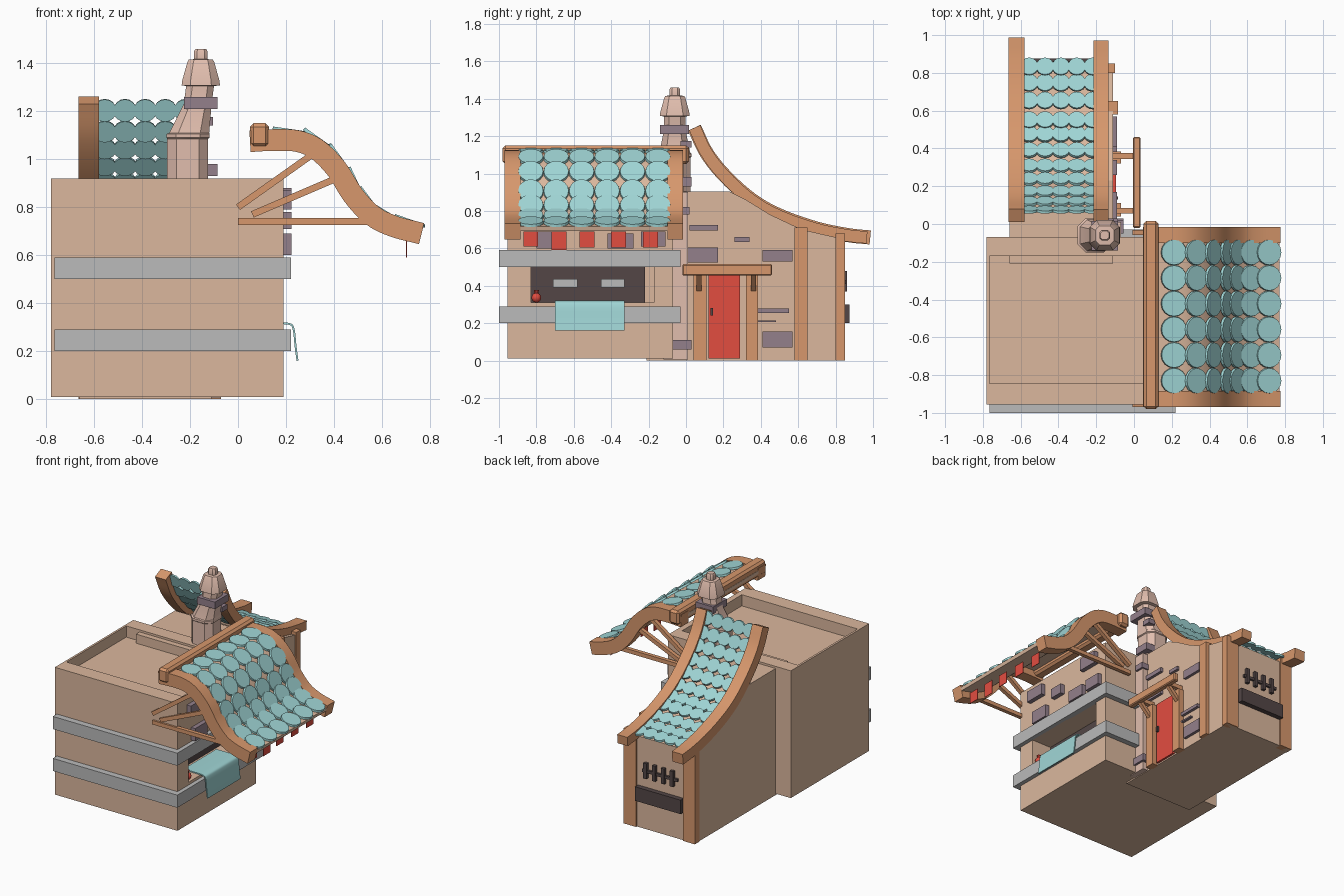
import bpy, bmesh, math
from mathutils import Vector, Matrix

if "Cube" in bpy.data.objects:
    bpy.data.objects.remove(bpy.data.objects["Cube"])

def mat(name, r, g, b):
    m = bpy.data.materials.new(name)
    m.diffuse_color = [(c / 255) ** 2.2 for c in (r, g, b)] + [1]
    m.use_nodes = True
    m.node_tree.nodes["Principled BSDF"].inputs["Base Color"].default_value = m.diffuse_color
    return m

WALL = mat("plaster", 218, 182, 156)
WOOD = mat("wood", 214, 150, 108)
TEAL = mat("teal", 158, 212, 212)
GREY = mat("band_grey", 185, 185, 185)
DARK = mat("dark", 84, 72, 72)
RED = mat("red", 226, 78, 66)
BRICK = mat("brick", 146, 127, 138)
CHIM = mat("chimney_clay", 224, 188, 172)

def finish(name, bm, m, smooth=False):
    bmesh.ops.recalc_face_normals(bm, faces=bm.faces)
    me = bpy.data.meshes.new(name)
    bm.to_mesh(me)
    bm.free()
    ob = bpy.data.objects.new(name, me)
    bpy.context.collection.objects.link(ob)
    me.materials.append(m)
    if smooth:
        bpy.ops.object.select_all(action='DESELECT')
        ob.select_set(True)
        bpy.context.view_layer.objects.active = ob
        bpy.ops.object.shade_smooth_by_angle(angle=math.radians(35))
    return ob

def boxes(name, m, *ranges, bevel=0):
    """One object from boxes given as (x0, x1, y0, y1, z0, z1)."""
    bm = bmesh.new()
    for x0, x1, y0, y1, z0, z1 in ranges:
        mx = Matrix.Translation(((x0 + x1) / 2, (y0 + y1) / 2, (z0 + z1) / 2)) @ \
            Matrix.Diagonal((x1 - x0, y1 - y0, z1 - z0, 1))
        bmesh.ops.create_cube(bm, size=1, matrix=mx)
    if bevel:
        bmesh.ops.bevel(bm, geom=bm.edges[:], offset=bevel, segments=1, affect='EDGES')
    return finish(name, bm, m)

def cut(ob, *ranges):
    for r in ranges:
        c = boxes("cutter", WALL, r)
        c.hide_render = True
        mod = ob.modifiers.new("cut", 'BOOLEAN')
        mod.operation, mod.solver, mod.object = 'DIFFERENCE', 'EXACT', c
        bpy.context.view_layer.objects.active = ob
        bpy.ops.object.modifier_apply(modifier=mod.name)
        bpy.data.objects.remove(c)

def beams(name, m, t, *segs):
    """Square bars of thickness t between pairs of points."""
    bm = bmesh.new()
    for a, b in segs:
        a, b = Vector(a), Vector(b)
        q = (b - a).to_track_quat('Z', 'Y').to_matrix().to_4x4()
        mx = Matrix.Translation((a + b) / 2) @ q @ Matrix.Diagonal((t, t, (b - a).length, 1))
        bmesh.ops.create_cube(bm, size=1, matrix=mx)
    return finish(name, bm, m)

def spline(pts, n=5):
    p = [Vector(q) for q in pts]
    p = [2 * p[0] - p[1]] + p + [2 * p[-1] - p[-2]]
    out = []
    for i in range(1, len(p) - 2):
        a, b, c, d = p[i - 1:i + 3]
        for k in range(n):
            t = k / n
            out.append(0.5 * (2 * b + (c - a) * t + (2 * a - 5 * b + 4 * c - d) * t * t
                              + (3 * b - a - 3 * c + d) * t ** 3))
    return out + [p[-2]]

def place(axis, s, u, w):
    return Vector((u, s, w)) if axis == 'y' else Vector((s, u, w))

def tangent(c, i):
    return (c[min(i + 1, len(c) - 1)] - c[max(i - 1, 0)]).normalized()

def ribbon(name, m, pts, th, axis, spans, off=0):
    """Curved plank: profile pts swept across each span of the given axis."""
    bm, c = bmesh.new(), spline(pts)
    for lo, hi in spans:
        prev = None
        for i, p in enumerate(c):
            t = tangent(c, i)
            n = Vector((-t.y, t.x))
            a, b = p + n * (off + th / 2), p + n * (off - th / 2)
            ring = [bm.verts.new(place(axis, s, *q)) for s, q in ((lo, a), (hi, a), (hi, b), (lo, b))]
            if prev:
                for k in range(4):
                    bm.faces.new((prev[k], prev[(k + 1) % 4], ring[(k + 1) % 4], ring[k]))
            else:
                bm.faces.new(ring)
            prev = ring
        bm.faces.new(prev)
    return finish(name, bm, m, True)

def tiles(name, pts, axis, columns, rows, start, end, r, off):
    """Round overlapping tiles laid along the curve."""
    bm, c = bmesh.new(), spline(pts, 12)
    dist = [0]
    for a, b in zip(c, c[1:]):
        dist.append(dist[-1] + (b - a).length)
    for k in range(rows):
        d = start + (dist[-1] - start - end) * k / (rows - 1)
        i = min(range(len(c)), key=lambda j: abs(dist[j] - d))
        t = tangent(c, i)
        n = Vector((-t.y, t.x))
        p = c[i] + n * off
        n3 = place(axis, 0, *(n + t * 0.1)).normalized()
        for s in columns:
            mx = Matrix.Translation(place(axis, s, *p)) @ n3.to_track_quat('Z', 'Y').to_matrix().to_4x4()
            bmesh.ops.create_cone(bm, cap_ends=True, segments=16, radius1=r, radius2=r * 0.96,
                                  depth=0.014, matrix=mx)
    return finish(name, bm, TEAL)

# Main block with sunken roof and serving window
block = boxes("main_block", WALL, (-0.78, 0.19, -0.955, -0.07, 0.01, 0.92))
cut(block, (-0.765, 0.15, -0.845, -0.17, 0.84, 1.1), (0.02, 0.4, -0.83, -0.17, 0.31, 0.5))
boxes("window_back", DARK, (0.02, 0.035, -0.83, -0.22, 0.31, 0.5))
boxes("window_plates", GREY, (0.035, 0.05, -0.71, -0.58, 0.39, 0.435), (0.035, 0.05, -0.455, -0.33, 0.39, 0.435))

# Grey bands wrapped round three sides
for nm, z in (("lower_band", 0.2), ("upper_band", 0.5)):
    boxes(nm, GREY, (-0.765, 0.22, -1.0, -0.95, z, z + 0.09), (0.18, 0.22, -0.95, -0.075, z, z + 0.09),
          (-0.14, 0.22, -0.075, -0.03, z, z + 0.09))

# Back block, its top following the roof curve
bm = bmesh.new()
prof = [(-0.21, 0), (0.84, 0), (0.84, 0.65), (0.62, 0.70), (0.45, 0.78), (0.32, 0.86), (0.23, 0.905), (-0.21, 0.905)]
f = bm.faces.new([bm.verts.new((-0.66, y, z)) for y, z in prof])
g = bmesh.ops.extrude_face_region(bm, geom=[f])
bmesh.ops.translate(bm, vec=(0.55, 0, 0), verts=[v for v in g['geom'] if isinstance(v, bmesh.types.BMVert)])
finish("back_block", bm, WALL)

# Awning over the window
AW = [(0.05, 1.075), (0.15, 1.08), (0.25, 1.075), (0.33, 1.04), (0.41, 0.96), (0.48, 0.85), (0.56, 0.765), (0.65, 0.72), (0.765, 0.69)]
ribbon("awning_side_beams", WOOD, AW, 0.09, 'y', [(-0.97, -0.885), (-0.1, -0.015)])
ribbon("awning_board", WALL, AW, 0.025, 'y', [(-0.89, -0.095)], 0.015)
tiles("awning_tiles", AW, 'y', [-0.83 + 0.136 * i for i in range(6)], 7, 0.16, 0.06, 0.069, 0.04)
boxes("awning_ridge", WOOD, (0.05, 0.13, -0.98, 0.015, 1.05, 1.15), bevel=0.015)
beams("awning_struts", WOOD, 0.028, *[s for y in (-0.955, -0.045) for s in (
    ((0.0, y, 0.80), (0.31, y, 1.02)), ((0.06, y, 0.77), (0.41, y, 0.92)), ((0.0, y, 0.74), (0.56, y, 0.74)))])
boxes("red_flags", RED, *[(0.70, 0.704, y - 0.04, y + 0.04, z, 0.69) for y, z in
      ((-0.83, 0.61), (-0.68, 0.59), (-0.53, 0.605), (-0.36, 0.605), (-0.19, 0.605))])

# Curved roof of the back block
RF = [(0.045, 1.245), (0.11, 1.11), (0.21, 0.985), (0.35, 0.86), (0.5, 0.775), (0.7, 0.705), (0.87, 0.67), (0.985, 0.658)]
ribbon("back_roof_left_beam", WOOD, RF, 0.075, 'x', [(-0.665, -0.58)])
ribbon("back_roof_right_beam", WOOD, [(y * 0.98 + 0.002, z) for y, z in RF], 0.065, 'x', [(-0.215, -0.135)])
tiles("back_roof_tiles", RF, 'x', [-0.555 + 0.084 * i for i in range(5)], 11, 0.05, 0.15, 0.049, 0.012)

# Corner posts
boxes("posts", WOOD, (-0.15, -0.085, 0.58, 0.65, 0, 0.71), (-0.20, -0.10, 0.8, 0.85, 0, 0.68),
      (-0.665, -0.57, 0.8, 0.85, 0, 0.68))

# Planter box and window bars on the back end
boxes("planter_box", DARK, (-0.57, -0.21, 0.835, 0.875, 0.2, 0.3))
boxes("window_bars", DARK, (-0.53, -0.25, 0.84, 0.855, 0.41, 0.43),
      *[(x, x + 0.025, 0.838, 0.862, 0.37, 0.48) for x in (-0.5, -0.43, -0.36, -0.29)])

# Door with frame and canopy
boxes("door", RED, (-0.12, -0.095, 0.12, 0.29, 0.01, 0.46))
boxes("door_handle", DARK, (-0.1, -0.085, 0.13, 0.145, 0.24, 0.28))
boxes("door_frame", WOOD, (-0.12, -0.07, 0.04, 0.11, 0, 0.46), (-0.12, -0.07, 0.32, 0.385, 0, 0.46),
      (-0.13, 0.0, 0.055, 0.085, 0.465, 0.495), (-0.13, 0.0, 0.345, 0.375, 0.465, 0.495))
boxes("door_canopy_beam", WOOD, (-0.005, 0.035, -0.02, 0.46, 0.455, 0.515), bevel=0.006)
beams("door_braces", WOOD, 0.026, *[((-0.09, y, 0.37), (0.01, y, 0.47)) for y in (0.07, 0.36)])

# Chimney: chamfered square sections, leaning near the top
bm, prev = bmesh.new(), None
for cx, h, z in ((-0.21, .085, .8), (-0.21, .085, 1.085), (-0.208, .09, 1.09), (-0.208, .09, 1.105), (-0.203, .083, 1.11),
                 (-0.168, .058, 1.23), (-0.158, .058, 1.305), (-0.155, .08, 1.308), (-0.155, .077, 1.33),
                 (-0.155, .056, 1.405), (-0.155, .05, 1.415), (-0.155, .028, 1.417), (-0.155, .028, 1.45), (-0.155, .022, 1.46)):
    k = h * 0.55
    ring = [bm.verts.new((cx + a, -0.06 + b, z)) for a, b in
            ((h, -k), (h, k), (k, h), (-k, h), (-h, k), (-h, -k), (-k, -h), (k, -h))]
    if prev:
        for i in range(8):
            bm.faces.new((prev[i], prev[(i + 1) % 8], ring[(i + 1) % 8], ring[i]))
    prev = ring
bm.faces.new(prev)
finish("chimney", bm, CHIM, True)
boxes("chimney_base", CHIM, (-0.22, -0.07, -0.12, 0.01, 0.005, 0.9))

# Raised bricks on the door wall, window wall and chimney
boxes("door_wall_bricks", BRICK, *[(-0.12, -0.09, *r) for r in (
    (0.02, 0.17, 0.695, 0.725), (0.26, 0.34, 0.635, 0.66), (0.01, 0.17, 0.525, 0.605), (0.41, 0.57, 0.53, 0.59),
    (0.38, 0.55, 0.255, 0.278), (0.41, 0.57, 0.07, 0.155), (0.38, 0.48, 0.205, 0.215))])
boxes("window_wall_bricks", BRICK, *[(0.18, 0.222, *r) for r in (
    (-0.8, -0.66, 0.6, 0.69), (-0.6, -0.5, 0.71, 0.78), (-0.42, -0.28, 0.6, 0.68), (-0.3, -0.15, 0.79, 0.88),
    (-0.85, -0.7, 0.79, 0.87), (-0.24, -0.11, 0.61, 0.69))])
boxes("chimney_bricks", BRICK, (-0.225, -0.085, -0.14, 0.015, 1.21, 1.26), (-0.16, -0.105, -0.03, 0.03, 1.14, 1.175),
      (-0.16, -0.085, -0.08, 0.03, 0.93, 0.98), (-0.12, -0.055, -0.08, 0.03, 0.06, 0.11), (-0.12, -0.055, -0.05, 0.02, 0.78, 0.82))

# Cloth over the counter and small red jar
ribbon("counter_cloth", TEAL, [(0.06, 0.317), (0.15, 0.317), (0.215, 0.313), (0.232, 0.29), (0.24, 0.22), (0.248, 0.16)],
       0.008, 'y', [(-0.7, -0.33)])
bm = bmesh.new()
bmesh.ops.create_uvsphere(bm, u_segments=12, v_segments=8, radius=0.026, matrix=Matrix.Translation((0.16, -0.8, 0.336)))
bmesh.ops.create_cone(bm, cap_ends=True, segments=10, radius1=0.01, radius2=0.014, depth=0.02,
                      matrix=Matrix.Translation((0.16, -0.8, 0.367)))
finish("red_jar", bm, RED, True)
